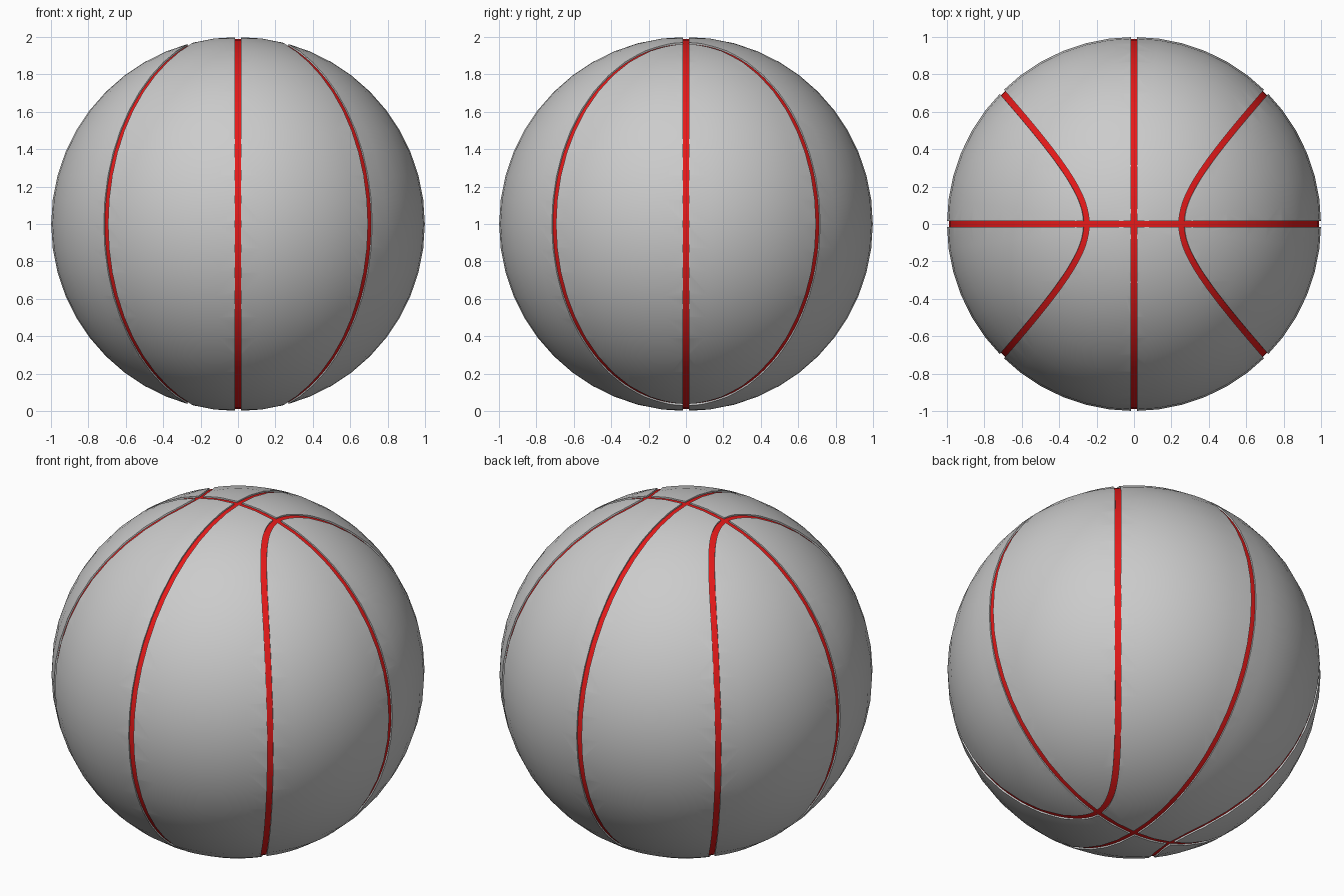
import bpy, bmesh
from math import sin, cos, tau, sqrt
from mathutils import Vector

old = bpy.data.objects.get("Cube")
if old:
    bpy.data.objects.remove(old)

GROOVE_WIDTH = 0.032
FLOOR = 0.99      # radius of the groove floor
STEPS = 128
CENTRE = Vector((0, 0, 1))


def material(name, colour):
    m = bpy.data.materials.new(name)
    m.use_nodes = True
    m.diffuse_color = colour
    m.node_tree.nodes["Principled BSDF"].inputs["Base Color"].default_value = colour
    return m


grey = material("ball grey", (0.6, 0.6, 0.6, 1))
red = material("seam red", (0.8, 0.01, 0.01, 1))


def add_object(name, bm):
    bmesh.ops.recalc_face_normals(bm, faces=bm.faces)
    mesh = bpy.data.meshes.new(name)
    bm.to_mesh(mesh)
    bm.free()
    ob = bpy.data.objects.new(name, mesh)
    ob.location = CENTRE
    bpy.context.collection.objects.link(ob)
    return ob


# Seam paths on the unit sphere
def side_ring(t):
    return Vector((sin(t), 0, cos(t)))


def front_ring(t):
    return Vector((0, sin(t), cos(t)))


def curved_seam(t, side):
    y = sqrt(0.5) * sin(t)
    return Vector((side * sqrt(0.065 + 0.87 * y * y), y, sqrt(0.935) * cos(t)))


# Closed band of rectangular section that carves one seam
def seam_cutter(name, path):
    bm = bmesh.new()
    rings = []
    for i in range(STEPS):
        t = tau * (i + 0.5) / STEPS
        p = path(t).normalized()
        along = path(t + 0.01) - path(t - 0.01)
        across = along.cross(p).normalized() * GROOVE_WIDTH / 2
        rings.append([bm.verts.new(p * r + across * s)
                      for r, s in ((FLOOR, -1), (FLOOR, 1), (1.04, 1), (1.04, -1))])
    for a, b in zip(rings, rings[1:] + rings[:1]):
        for k in range(4):
            n = (k + 1) % 4
            bm.faces.new((a[k], a[n], b[n], b[k]))
    ob = add_object(name, bm)
    ob.hide_render = True
    return ob


# Ball body
bm = bmesh.new()
bmesh.ops.create_uvsphere(bm, u_segments=48, v_segments=24, radius=1)
ball = add_object("ball", bm)

# Carve the seams
cutters = [
    seam_cutter("side_ring_cutter", side_ring),
    seam_cutter("front_ring_cutter", front_ring),
    seam_cutter("left_seam_cutter", lambda t: curved_seam(t, 1)),
    seam_cutter("right_seam_cutter", lambda t: curved_seam(t, -1)),
]
for cutter in cutters:
    mod = ball.modifiers.new(cutter.name, 'BOOLEAN')
    mod.operation = 'DIFFERENCE'
    mod.solver = 'EXACT'
    mod.object = cutter
bpy.context.view_layer.update()
carved = bpy.data.meshes.new_from_object(
    ball.evaluated_get(bpy.context.evaluated_depsgraph_get()))
ball.modifiers.clear()
ball.data = carved
for cutter in cutters:
    bpy.data.objects.remove(cutter)

# Groove floors are red, everything else grey
carved.materials.clear()
carved.materials.append(grey)
carved.materials.append(red)
for face in carved.polygons:
    verts = [carved.vertices[v].co.length for v in face.vertices]
    face.material_index = int(max(verts) < FLOOR + 0.002)

bpy.context.view_layer.objects.active = ball
ball.select_set(True)
bpy.ops.object.shade_smooth_by_angle(angle=0.6)
